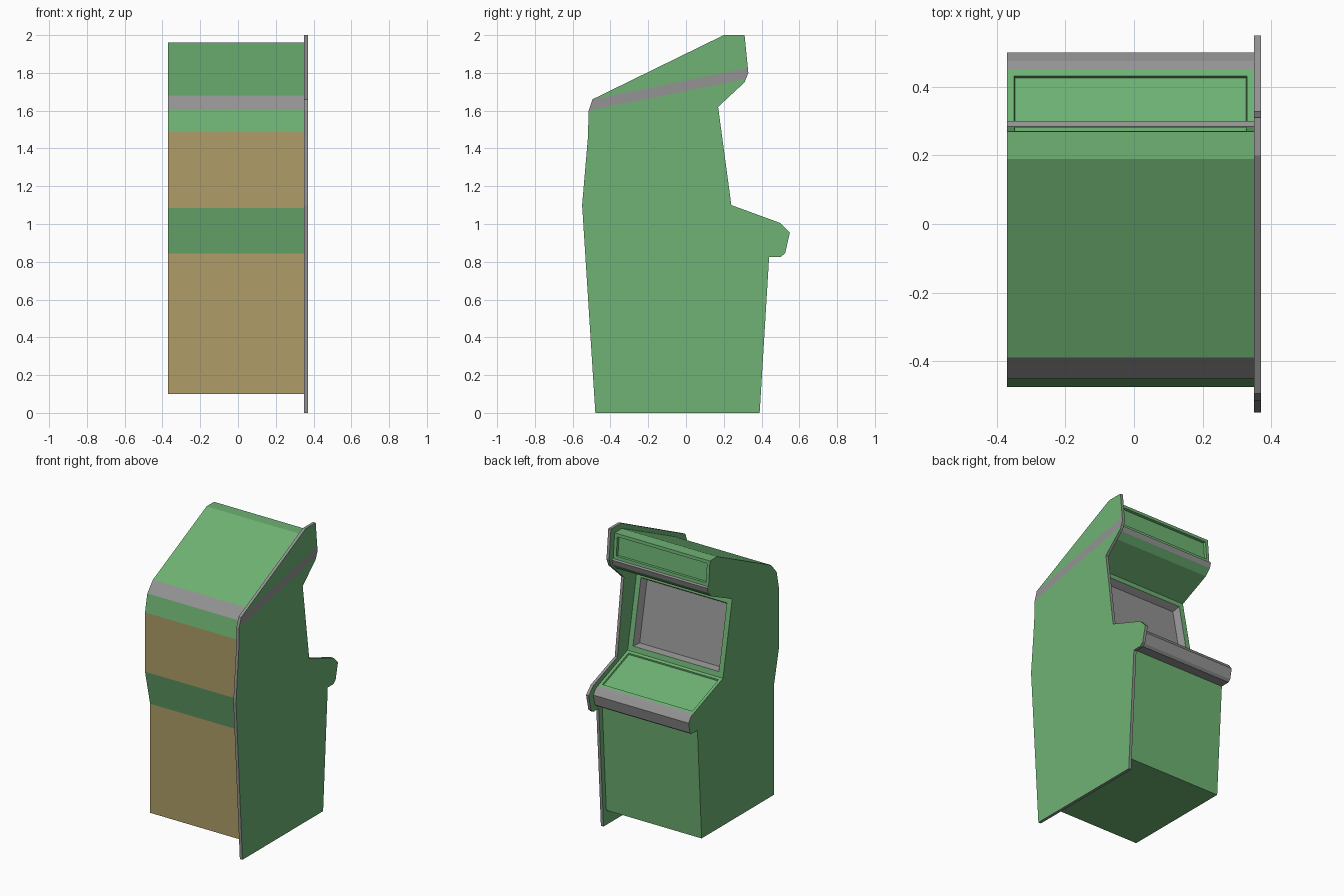
import bpy, bmesh
from mathutils import Vector

if "Cube" in bpy.data.objects:
    bpy.data.objects.remove(bpy.data.objects["Cube"])


def material(name, rgb):
    m = bpy.data.materials.new(name)
    m.diffuse_color = (*rgb, 1)
    m.use_nodes = True
    m.node_tree.nodes["Principled BSDF"].inputs["Base Color"].default_value = m.diffuse_color
    return m


MATS = [material("green", (0.156, 0.446, 0.172)),
        material("grey", (0.30, 0.295, 0.30)),
        material("tan", (0.43, 0.34, 0.137))]
GREEN, GREY, TAN = 0, 1, 2


def extrude_profile(bm, pts, x0, x1):
    """Extrude a (y, z) outline along x; returns the rim faces in outline order."""
    a = [bm.verts.new((x0, y, z)) for y, z in pts]
    b = [bm.verts.new((x1, y, z)) for y, z in pts]
    n = len(pts)
    bm.faces.new(a)
    bm.faces.new(b[::-1])
    rim = [bm.faces.new((a[i], b[i], b[(i + 1) % n], a[(i + 1) % n])) for i in range(n)]
    bmesh.ops.recalc_face_normals(bm, faces=bm.faces)
    return rim


def recess(bm, face, border, depth, slope=0.004, mat=GREEN):
    """Leave a flat border, then sink the middle of the face."""
    bmesh.ops.inset_individual(bm, faces=[face], thickness=border, depth=0)
    walls = bmesh.ops.inset_individual(bm, faces=[face], thickness=slope, depth=-depth)["faces"]
    for f in list(walls) + [face]:
        f.material_index = mat


def finish(bm, name):
    me = bpy.data.meshes.new(name)
    bm.to_mesh(me)
    bm.free()
    for m in MATS:
        me.materials.append(m)
    ob = bpy.data.objects.new(name, me)
    bpy.context.collection.objects.link(ob)
    return ob


# Cabinet body: (y, z, colour of the face that starts at this point)
outline = [
    (-0.42, 0.10, TAN), (-0.42, 0.845, GREEN),
    (-0.475, 1.085, TAN), (-0.475, 1.49, GREEN),
    (-0.45, 1.61, GREY), (-0.39, 1.68, GREEN),
    (0.19, 1.96, GREEN), (0.27, 1.96, GREEN),       # roof, then header face
    (0.285, 1.79, GREY), (0.30, 1.785, GREY),       # header lip
    (0.29, 1.75, GREEN), (0.25, 1.71, GREEN),
    (0.03, 1.61, GREEN), (0.13, 1.105, GREEN),      # screen face, control deck
    (0.45, 0.985, GREY), (0.475, 0.975, GREY),
    (0.50, 0.94, GREY), (0.485, 0.87, GREY),
    (0.47, 0.855, GREY), (0.405, 0.855, GREEN),
    (0.36, 0.10, GREEN),
]
bm = bmesh.new()
rim = extrude_profile(bm, [p[:2] for p in outline], -0.37, 0.35)
for f, p in zip(rim, outline):
    f.material_index = p[2]
recess(bm, rim[7], 0.03, 0.015)                     # header window
recess(bm, rim[12], 0.05, 0.045, 0.025, GREY)       # sunken screen
recess(bm, rim[13], 0.028, 0.01)                    # control deck
finish(bm, "cabinet_body")

# Side panel with grey edge trim
side = [(-0.48, 0), (-0.55, 1.10), (-0.52, 1.45), (-0.515, 1.60), (-0.495, 1.66),
        (0.20, 2.0), (0.31, 2.0), (0.33, 1.80), (0.31, 1.75), (0.17, 1.62),
        (0.24, 1.10), (0.50, 1.005), (0.55, 0.955), (0.525, 0.845), (0.50, 0.825),
        (0.44, 0.825), (0.39, 0)]
bm = bmesh.new()
for f in extrude_profile(bm, side, 0.35, 0.37):
    f.material_index = GREY

# Slanted stripe cut into the outer side
normal = Vector((0, -0.17, 0.84)).normalized()
low, high = Vector((0, -0.515, 1.60)), Vector((0, -0.495, 1.66))
for p in (low, high):
    bmesh.ops.bisect_plane(bm, geom=bm.verts[:] + bm.edges[:] + bm.faces[:],
                           plane_co=p, plane_no=normal)
for f in bm.faces:
    c = f.calc_center_bounds()
    ds = [v.co.dot(normal) for v in f.verts]
    inside = min(ds) > low.dot(normal) - 0.002 and max(ds) < high.dot(normal) + 0.002
    if f.normal.x > 0.9 and inside:
        f.material_index = GREY
finish(bm, "side_panel")
